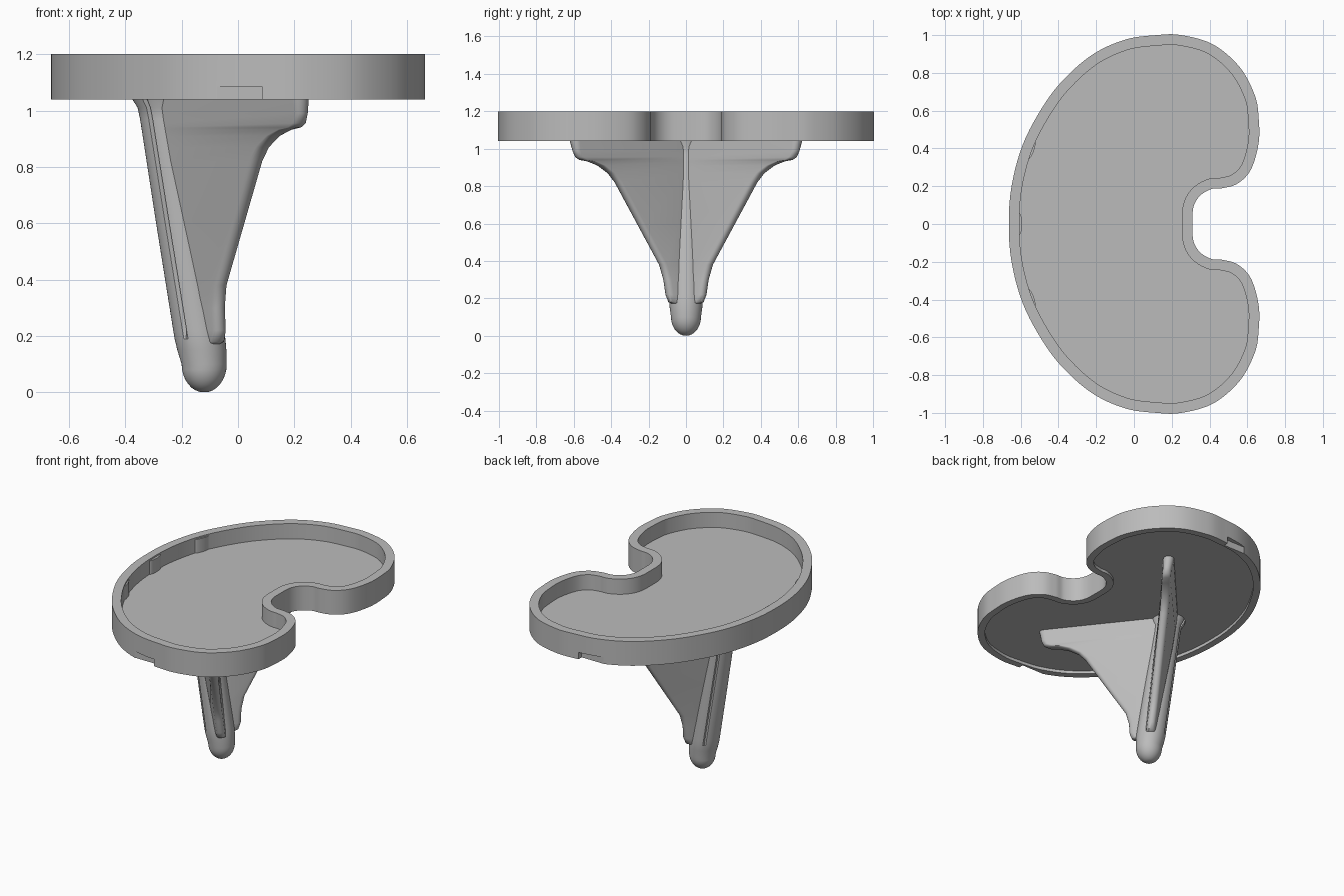
import bpy, bmesh, math
from mathutils import Vector

old = bpy.data.objects.get("Cube")
if old:
    bpy.data.objects.remove(old, do_unlink=True)

GREY = (0.5, 0.5, 0.5, 1)
metal = bpy.data.materials.new("satin grey metal")
metal.use_nodes = True
metal.diffuse_color = GREY
metal.node_tree.nodes["Principled BSDF"].inputs["Base Color"].default_value = GREY


def loft(name, rings, angle=35):
    """Skin a stack of equal closed rings and cap both ends."""
    bm = bmesh.new()
    rows = [[bm.verts.new(p) for p in ring] for ring in rings]
    n = len(rows[0])
    for a, b in zip(rows, rows[1:]):
        for i in range(n):
            j = (i + 1) % n
            bm.faces.new((a[i], a[j], b[j], b[i]))
    bm.faces.new(rows[0][::-1])
    bm.faces.new(rows[-1])
    bmesh.ops.recalc_face_normals(bm, faces=bm.faces)
    mesh = bpy.data.meshes.new(name)
    bm.to_mesh(mesh)
    bm.free()
    mesh.materials.append(metal)
    ob = bpy.data.objects.new(name, mesh)
    bpy.context.collection.objects.link(ob)
    smooth(ob, angle)
    return ob


def smooth(ob, angle=35):
    bpy.ops.object.select_all(action='DESELECT')
    ob.select_set(True)
    bpy.context.view_layer.objects.active = ob
    bpy.ops.object.shade_smooth_by_angle(angle=math.radians(angle))


def spline(points, steps=6):
    """Closed smooth curve through the points."""
    n, out = len(points), []
    for i in range(n):
        a, b, c, d = (Vector(points[(i + k) % n]) for k in (-1, 0, 1, 2))
        for s in range(steps):
            t = s / steps
            out.append(0.5 * (2 * b + (c - a) * t + (2 * a - 5 * b + 4 * c - d) * t ** 2
                              + (3 * b - a - 3 * c + d) * t ** 3))
    return out


def inset(loop, dist):
    """Shift a clockwise outline toward its inside."""
    out = []
    for i, p in enumerate(loop):
        t = (loop[(i + 1) % len(loop)] - loop[i - 1]).normalized()
        out.append(p + Vector((t.y, -t.x)) * dist)
    return out


# Kidney shaped tray: half outline mirrored across y
half = [(-0.65, 0.19), (-0.60, 0.39), (-0.52, 0.56), (-0.40, 0.735), (-0.23, 0.89),
        (-0.05, 0.975), (0.12, 1.0), (0.25, 1.0), (0.42, 0.95), (0.56, 0.83),
        (0.64, 0.68), (0.66, 0.56), (0.66, 0.43), (0.62, 0.29), (0.55, 0.215),
        (0.47, 0.19), (0.41, 0.185), (0.35, 0.15), (0.315, 0.09)]
outline = [(-0.663, 0)] + half + [(0.31, 0)] + [(x, -y) for x, y in reversed(half)]
outer = spline(outline)
inner = inset(outer, 0.056)
lip = inset(outer, 0.045)
layers = [(lip, 1.06), (lip, 1.04), (outer, 1.04), (outer, 1.2), (inner, 1.2), (inner, 1.1)]
tray = loft("tray", [[(p.x, p.y, z) for p in loop] for loop, z in layers])

# Slots cut in the lower edge at both ends of the tray
for side in (-1, 1):
    bpy.ops.mesh.primitive_cube_add(size=1, location=(0.005, side * 1.015, 1.035))
    cutter = bpy.context.object
    cutter.name = "slot_cutter"
    cutter.scale = (0.16, 0.1, 0.1)
    cutter.hide_render = True
    bpy.context.view_layer.objects.active = tray
    mod = tray.modifiers.new("slot", 'BOOLEAN')
    mod.operation, mod.object = 'DIFFERENCE', cutter
    tray.modifiers.move(len(tray.modifiers) - 1, 0)
    bpy.ops.object.modifier_apply(modifier="slot")
    bpy.data.objects.remove(cutter, do_unlink=True)

# Retaining tabs along the inner rim
for name, x, y, turn in (("front", -0.545, -0.40, 0.3), ("middle", -0.61, 0, 0),
                         ("back", -0.545, 0.40, -0.3)):
    rings = []
    for z in (1.09, 1.19):
        ring = []
        for i in range(16):
            a = math.tau * i / 16
            u, v = 0.018 * math.cos(a), 0.06 * math.sin(a)
            ring.append((x + u * math.cos(turn) - v * math.sin(turn),
                         y + u * math.sin(turn) + v * math.cos(turn), z))
        rings.append(ring)
    loft("tab_" + name, rings)


def axis_x(z):
    """Centre line of the leaning post."""
    return -0.12 - 0.155 * max(z - 0.1, 0) / 0.94


# Leaning post with a round tip and two shallow grooves behind
sides = 64
profile = [(0.08 * math.sin(a), 0.1 * (1 - math.cos(a)))
           for a in (math.pi / 2 * k / 8 for k in range(1, 9))]
profile += [(0.087, 0.15), (0.09, 0.19), (0.09, 0.22), (0.088, 0.6), (0.084, 0.97),
            (0.086, 1.01), (0.1, 1.04), (0.105, 1.07)]
post = []
for r, z in profile:
    ring = []
    for i in range(sides):
        a = math.tau * i / sides - math.pi
        groove = 0.014 if z > 0.2 and abs(abs(a) - math.radians(121)) < 0.05 else 0
        ring.append((axis_x(z) + (r - groove) * math.cos(a), (r - groove) * math.sin(a), z))
    post.append(ring)
loft("post", post, 40)

# Swept wings: reach at each height, thick at the post and rounded at the edge
reach = [(0.165, 0.07), (0.18, 0.115), (0.22, 0.135), (0.3, 0.15), (0.38, 0.18), (0.6, 0.335),
         (0.82, 0.49), (0.87, 0.54), (0.91, 0.61), (0.932, 0.68), (0.94, 0.735),
         (0.955, 0.765), (0.99, 0.785), (1.04, 0.8), (1.07, 0.81)]
for name, side in (("left_wing", 1), ("right_wing", -1)):
    heading = math.radians(50) * side
    along = Vector((math.cos(heading), math.sin(heading)))
    across = Vector((-along.y, along.x))
    rings = []
    for z, d in reach:
        tip = 0.027 if z < 1.03 else 0.033
        root = min(0.055, tip + d * 0.06)
        section = [(0, -root), (0.09 if d > 0.15 else d / 2, -root)]
        section += [(d - tip + tip * math.cos(a), tip * math.sin(a))
                    for a in (math.pi * (k / 8 - 0.5) for k in range(9))]
        section += [(u, -v) for u, v in section[1::-1]]
        rings.append([(axis_x(z) + p.x, p.y, z)
                      for p in (along * u + across * v for u, v in section)])
    loft(name, rings, 50)
